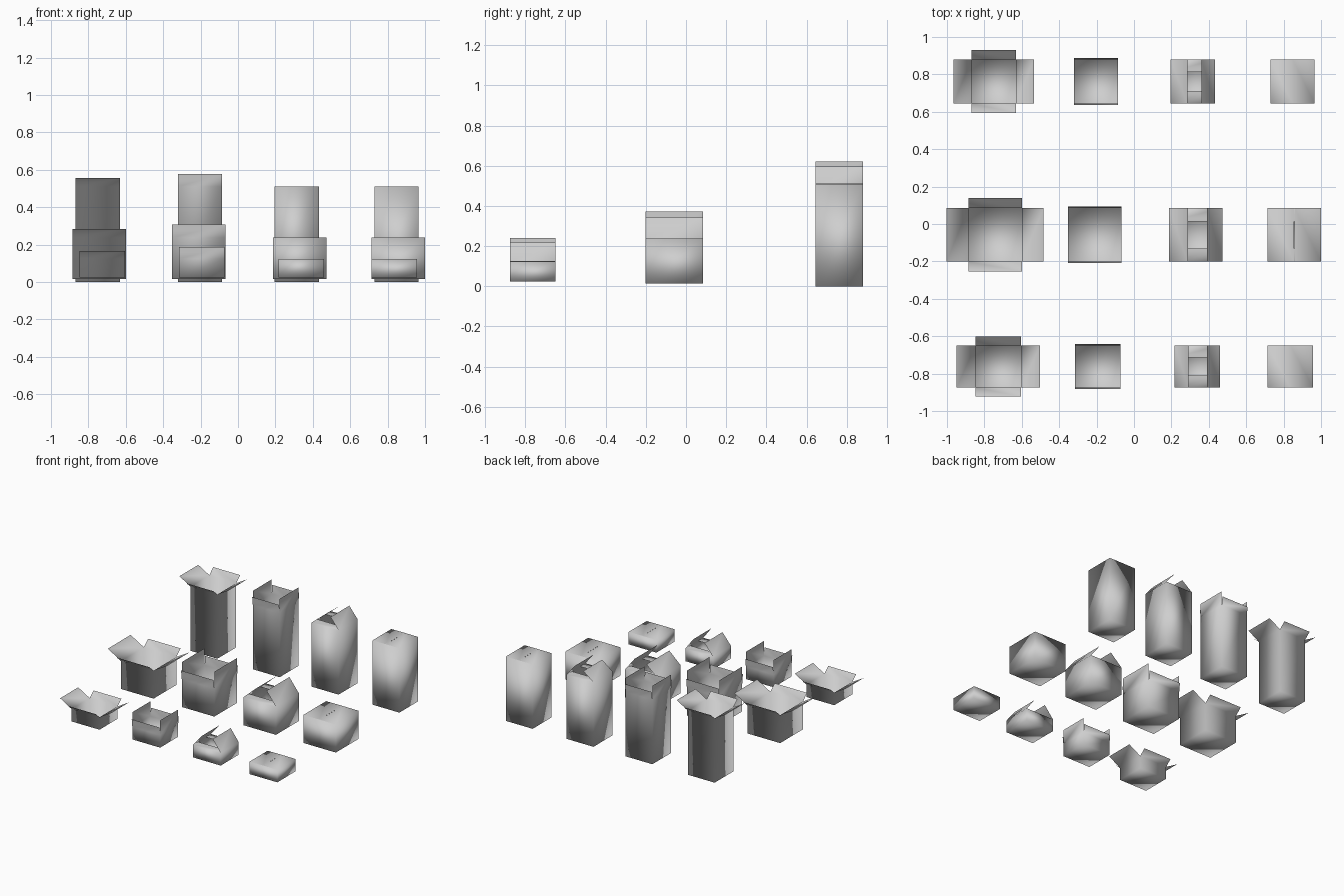
import bpy
import bmesh
from math import sin, cos, radians
from mathutils import Vector

cube = bpy.data.objects.get("Cube")
if cube:
    bpy.data.objects.remove(cube, do_unlink=True)

# One plain card colour
card = bpy.data.materials.new("grey_card")
card.use_nodes = True
colour = (0.62, 0.62, 0.62, 1)
card.diffuse_color = colour
card.node_tree.nodes["Principled BSDF"].inputs["Base Color"].default_value = colour

# Corners and wall directions, in the order front, right, back, left
CORNERS = [(-1, -1), (1, -1), (1, 1), (-1, 1)]
OUTWARD = [Vector((0, -1, 0)), Vector((1, 0, 0)), Vector((0, 1, 0)), Vector((-1, 0, 0))]


def make_box(name, centre, half, bottom, top, lengths, angles):
    """Thin sheet box; each flap hinges on the rim, angle measured outward from vertical."""
    bm = bmesh.new()

    def ring(z):
        return [bm.verts.new((centre[0] + sx * half[0], centre[1] + sy * half[1], z))
                for sx, sy in CORNERS]

    low, rim = ring(bottom), ring(top)
    bm.faces.new(low[::-1])
    for i in range(4):
        j = (i + 1) % 4
        bm.faces.new((low[i], low[j], rim[j], rim[i]))
        a = radians(angles[i])
        reach = lengths[i] * (OUTWARD[i] * sin(a) + Vector((0, 0, cos(a))))
        tip_j = bm.verts.new(rim[j].co + reach)
        tip_i = bm.verts.new(rim[i].co + reach)
        bm.faces.new((rim[i], rim[j], tip_j, tip_i))
    for face in bm.faces:
        face.smooth = True
    mesh = bpy.data.meshes.new(name)
    bm.to_mesh(mesh)
    bm.free()
    mesh.materials.append(card)
    bpy.context.collection.objects.link(bpy.data.objects.new(name, mesh))


# Rows: centre y, half sizes, bottom, top, short and long flap lengths,
# column centres, and the right and left angles of the half-closed flaps
ROWS = {
    "tall": (0.762, (0.118, 0.118), 0, 0.51, 0.067, 0.112,
             (-0.75, -0.203, 0.314, 0.848), (-39, -53)),
    "medium": (-0.058, (0.143, 0.143), 0.015, 0.237, 0.071, 0.134,
               (-0.743, -0.21, 0.331, 0.857), (-38, -48)),
    "small": (-0.762, (0.122, 0.113), 0.025, 0.124, 0.064, 0.117,
              (-0.725, -0.193, 0.339, 0.836), (-37, -40)),
}

for size, (y, half, bottom, top, short, long, xs, (right, left)) in ROWS.items():
    # Flap angles for front, right, back, left
    states = {
        "open_box": (48, 60, 48, 60),
        "upright_flap_box": (7, 0, 7, 0),
        "half_closed_box": (-90, right, -90, left),
        "closed_box": (-90.6, -89.5, -90.6, -89.5),
    }
    for x, (state, angles) in zip(xs, states.items()):
        side = half[0] - 0.0005 if state == "closed_box" else long
        make_box(f"{size}_{state}", (x, y), half, bottom, top,
                 (short, side, short, side), angles)
